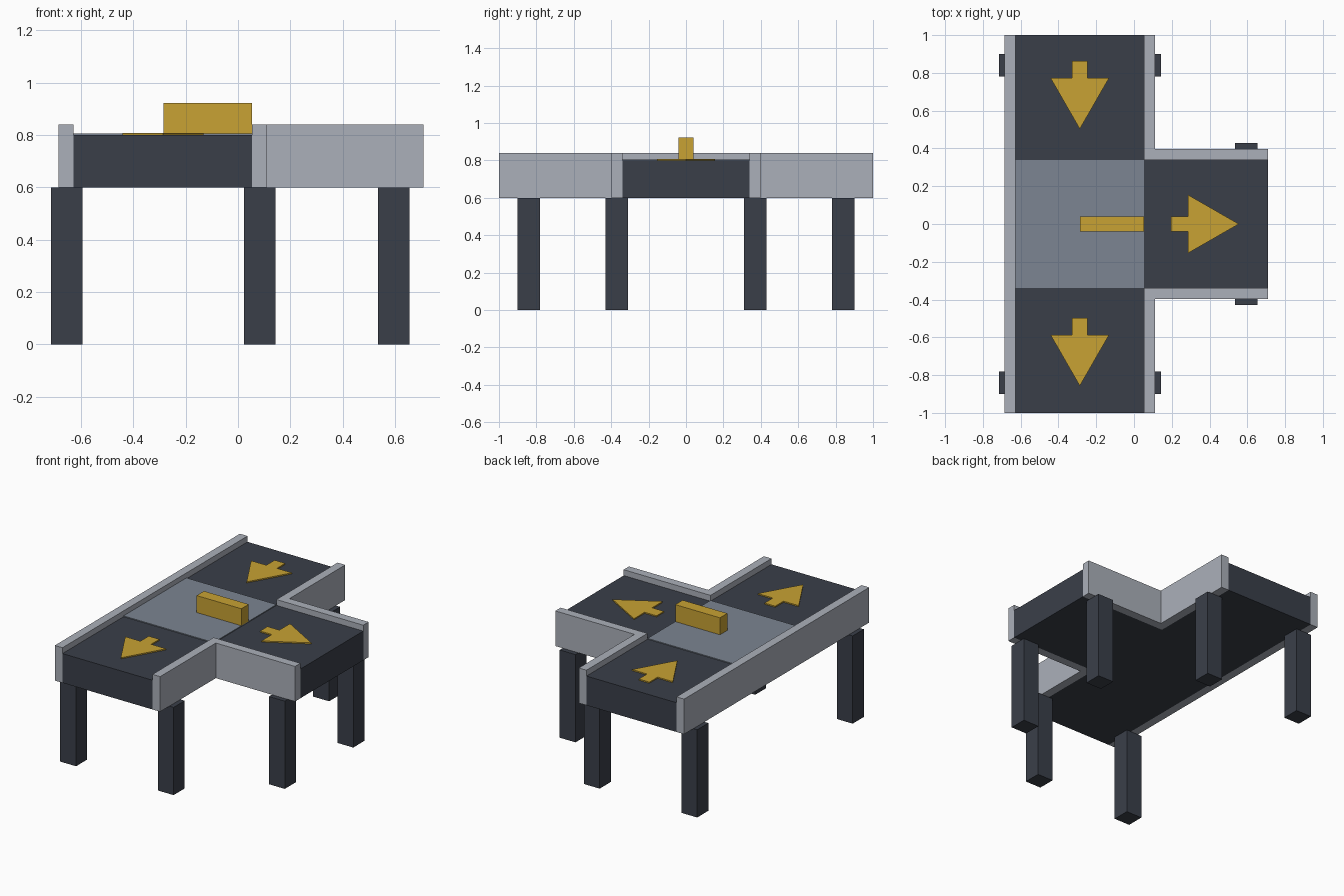
import bpy

if "Cube" in bpy.data.objects:
    bpy.data.objects.remove(bpy.data.objects["Cube"])


def material(name, hex_code):
    def lin(c):
        return c / 12.92 if c <= 0.04045 else ((c + 0.055) / 1.055) ** 2.4
    rgb = [lin(int(hex_code[i:i + 2], 16) / 255) for i in (0, 2, 4)]
    m = bpy.data.materials.new(name)
    m.diffuse_color = (*rgb, 1)
    m.use_nodes = True
    m.node_tree.nodes["Principled BSDF"].inputs["Base Color"].default_value = m.diffuse_color
    return m


DARK = material("dark_slate", "3A3F49")
RAIL = material("light_grey", "ABB0BA")
PLATE = material("mid_grey", "7C8592")
GOLD = material("amber", "C8A233")


def prism(name, outline, z0, z1, mat):
    """Extrude a counter-clockwise outline from z0 to z1."""
    n = len(outline)
    verts = [(x, y, z) for z in (z0, z1) for x, y in outline]
    faces = [list(range(n))[::-1], list(range(n, 2 * n))]
    faces += [(i, (i + 1) % n, (i + 1) % n + n, i + n) for i in range(n)]
    mesh = bpy.data.meshes.new(name)
    mesh.from_pydata(verts, [], faces)
    mesh.materials.append(mat)
    ob = bpy.data.objects.new(name, mesh)
    bpy.context.collection.objects.link(ob)
    return ob


def box(name, x0, x1, y0, y1, z0, z1, mat):
    return prism(name, [(x0, y0), (x1, y0), (x1, y1), (x0, y1)], z0, z1, mat)


L, R, END, HALF = -0.628, 0.053, 0.71, 0.34   # belt edges
BASE, TOP, LIP, W = 0.6, 0.8, 0.84, 0.058     # heights and rail width

# Belts and junction plate
box("main_belt", L, R, -1, 1, BASE, TOP, DARK)
box("branch_belt", R, END, -HALF, HALF, BASE, TOP, DARK)
box("junction_plate", L, R, -HALF, HALF, TOP, TOP + 0.006, PLATE)

# Side rails
box("back_rail", L - W, L, -1, 1, BASE, LIP, RAIL)
for side, s in (("front", -1), ("rear", 1)):
    y0, y1 = sorted((s * HALF, s))
    box(side + "_main_rail", R, R + W, y0, y1, BASE, LIP, RAIL)
    y0, y1 = sorted((s * HALF, s * (HALF + W)))
    box(side + "_branch_rail", R + W, END, y0, y1, BASE, LIP, RAIL)

    # Legs
    for leg, x, y in (("left", -0.655, 0.84), ("middle", 0.083, 0.84),
                      ("branch", 0.595, 0.37)):
        box(f"{side}_{leg}_leg", x - 0.06, x + 0.06,
            s * y - 0.06, s * y + 0.06, 0, BASE, DARK)

# Diverter bar
box("diverter_bar", -0.285, R, -0.04, 0.04, TOP + 0.006, 0.922, GOLD)

# Direction arrows, drawn along +x from the tail
ARROW = [(0, -0.04), (0.09, -0.04), (0.09, -0.155), (0.36, 0),
         (0.09, 0.155), (0.09, 0.04), (0, 0.04)]
prism("branch_arrow", [(0.195 + u, v) for u, v in ARROW], TOP, TOP + 0.008, GOLD)
for name, tail in (("rear_arrow", 0.863), ("front_arrow", -0.497)):
    prism(name, [(-0.287 + v, tail - u) for u, v in ARROW], TOP, TOP + 0.008, GOLD)
